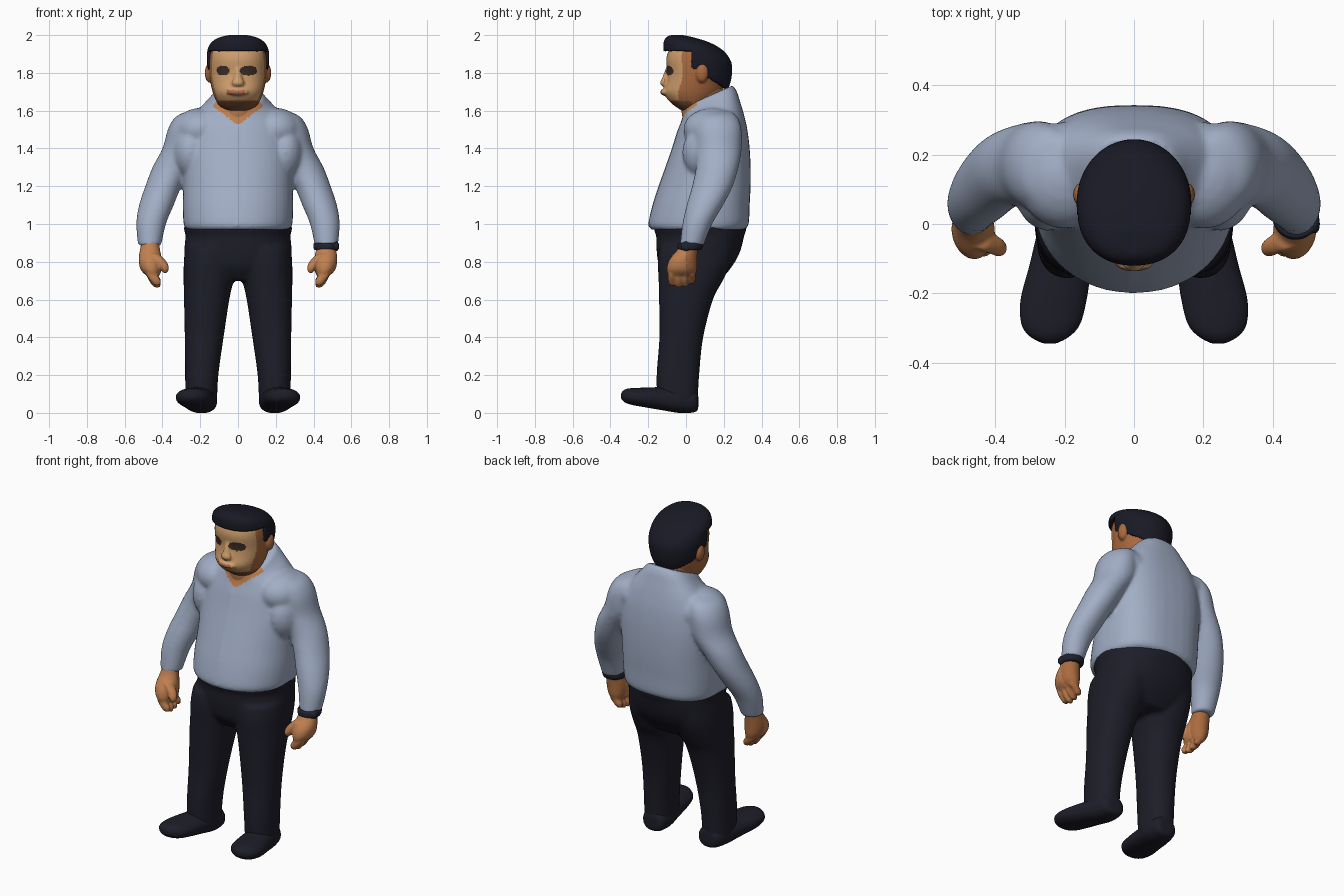
import bpy, bmesh, math

if "Cube" in bpy.data.objects:
    bpy.data.objects.remove(bpy.data.objects["Cube"])

def material(name, r, g, b):
    m = bpy.data.materials.new(name)
    m.diffuse_color = (r, g, b, 1)
    m.use_nodes = True
    m.node_tree.nodes["Principled BSDF"].inputs["Base Color"].default_value = m.diffuse_color
    return m

SHIRT = material("shirt_blue", 0.36, 0.425, 0.565)
NAVY = material("trouser_navy", 0.0125, 0.0125, 0.022)
HAIR = material("hair_black", 0.010, 0.010, 0.019)
SKIN = material("skin", 0.53, 0.215, 0.08)
RUDDY = material("skin_ruddy", 0.40, 0.145, 0.05)
FACE = material("face_light", 0.62, 0.34, 0.15)
STUBBLE = material("stubble_brown", 0.20, 0.08, 0.033)
EYE = material("eye_brown", 0.045, 0.025, 0.018)
LIP = material("lip_red", 0.42, 0.14, 0.07)
WATCH = material("watch_dark", 0.014, 0.016, 0.028)


def smooth_rings(rings, k=4):
    """Catmull-Rom interpolation between rings."""
    out = []
    for i in range(len(rings) - 1):
        p0, p1 = rings[max(i - 1, 0)], rings[i]
        p2, p3 = rings[i + 1], rings[min(i + 2, len(rings) - 1)]
        for j in range(k):
            t = j / k
            out.append([0.5 * (2 * b + (c - a) * t + (2 * a - 5 * b + 4 * c - d) * t * t
                               + (3 * b - a - 3 * c + d) * t ** 3)
                        for a, b, c, d in zip(p0, p1, p2, p3)])
    return out + [list(rings[-1])]


def loft(bm, rings, axis='z', front=2.0, back=2.0, seg=40):
    """Closed loft through rings (x, y, z, half width, half depth, tilt)."""
    rows = []
    for x, y, z, a, b, tilt in smooth_rings([tuple(r) + (0,) * (6 - len(r)) for r in rings]):
        row = []
        for i in range(seg):
            t = 2 * math.pi * i / seg
            c, s = math.cos(t), math.sin(t)
            n = back if s > 0 else front
            u = a * math.copysign(abs(c) ** (2 / n), c)
            v = b * math.copysign(abs(s) ** (2 / n), s)
            co = (x + u, y + v, z + tilt * v) if axis == 'z' else (x + u, y, z + v)
            row.append(bm.verts.new(co))
        rows.append(row)
    faces = [bm.faces.new(rows[0]), bm.faces.new(rows[-1][::-1])]
    for r, q in zip(rows, rows[1:]):
        for i in range(seg):
            j = (i + 1) % seg
            faces.append(bm.faces.new((r[i], q[i], q[j], r[j])))
    bmesh.ops.recalc_face_normals(bm, faces=faces)


def ball(bm, c, r):
    """Ellipsoid."""
    res = bmesh.ops.create_icosphere(bm, subdivisions=3, radius=1)
    for v in res['verts']:
        v.co = [c[i] + v.co[i] * r[i] for i in range(3)]


def blend(name, bm, mats, voxel=0.012, rounds=4, rule=None):
    """Fuse the overlapping lofts into one smooth skin and colour its faces by rule."""
    me = bpy.data.meshes.new(name)
    bm.to_mesh(me)
    bm.free()
    ob = bpy.data.objects.new(name, me)
    bpy.context.collection.objects.link(ob)
    rm = ob.modifiers.new("fuse", 'REMESH')
    rm.mode, rm.voxel_size = 'VOXEL', voxel
    sm = ob.modifiers.new("soften", 'SMOOTH')
    sm.factor, sm.iterations = 0.5, rounds
    dg = bpy.context.evaluated_depsgraph_get()
    new = bpy.data.meshes.new_from_object(ob.evaluated_get(dg))
    ob.modifiers.clear()
    ob.data = new
    new.name = name
    new.materials.clear()
    for m in mats:
        new.materials.append(m)
    for p in new.polygons:
        p.use_smooth = True
        p.material_index = rule(p.center, p.normal) if rule else 0
    return ob


def span(z, front, back, rx, tilt=0):
    """Ring given by its front and back y."""
    return (0, (front + back) / 2, z, rx, (back - front) / 2, tilt)


# shirt: torso, sleeves, shoulder fill and button placket
bm = bmesh.new()
loft(bm, [span(.97, -.185, .31, .275), span(1.0, -.2, .332, .288), span(1.1, -.177, .337, .292),
          span(1.2, -.144, .342, .29), span(1.3, -.109, .342, .292), span(1.4, -.074, .337, .29),
          span(1.5, -.042, .325, .275), span(1.57, -.022, .305, .24, .1), span(1.615, -.017, .285, .195, .25),
          span(1.648, -.017, .268, .155, .4), span(1.675, -.017, .247, .13, .45)], front=2.1, back=2.6)
for s in (1, -1):
    loft(bm, [(s * x, y, z, a, b) for x, y, z, a, b in [
        (.20, .16, 1.605, .03, .05), (.235, .16, 1.575, .085, .105), (.265, .165, 1.51, .103, .128),
        (.288, .17, 1.40, .112, .125), (.348, .165, 1.30, .105, .113), (.395, .14, 1.20, .096, .108),
        (.432, .10, 1.10, .092, .097), (.46, .06, 1.0, .079, .079), (.468, .03, .885, .061, .063)]])
    ball(bm, (s * .2, .14, 1.5), (.14, .155, .115))
    ball(bm, (s * .25, .12, 1.38), (.1, .14, .15))
loft(bm, [(-.012, y, z, .016, .02) for y, z in
          [(-.182, .99), (-.159, 1.1), (-.128, 1.2), (-.092, 1.3), (-.057, 1.4), (-.027, 1.5)]], seg=12)
blend("shirt", bm, [SHIRT, SKIN], .01, 10,
      lambda c, n: int(c.y < .06 and c.z > 1.53 and abs(c.x) < (c.z - 1.525) * 1.35))

# trousers: waistband, hips and legs
bm = bmesh.new()
loft(bm, [span(.955, -.165, .315, .283), span(.975, -.17, .322, .288), span(1.0, -.165, .32, .285)])
loft(bm, [span(1.0, -.16, .31, .278), span(.95, -.158, .31, .276), span(.85, -.155, .285, .284),
          span(.77, -.14, .24, .26), span(.7, -.09, .18, .16)], back=2.3)
for s in (1, -1):
    loft(bm, [(s * x, y, z, a, b) for x, y, z, a, b in [
        (.14, .06, .88, .14, .2), (.15, .045, .8, .137, .195), (.156, .025, .7, .132, .17),
        (.166, 0, .6, .12, .143), (.179, -.025, .4, .103, .116), (.192, -.043, .2, .088, .113),
        (.195, -.045, .05, .084, .107)]], front=2.2, back=2.2)
blend("trousers", bm, [NAVY], .012, 6)

# shoes, pointing slightly outward
for s, side in ((1, "left"), (-1, "right")):
    bm = bmesh.new()
    loft(bm, [(s * x, y, z, a, b) for x, y, z, a, b in [
        (.185, .065, .06, .03, .035), (.187, .05, .064, .068, .06), (.195, -.03, .067, .085, .068),
        (.212, -.12, .075, .09, .062), (.232, -.22, .082, .096, .052), (.24, -.29, .087, .085, .044),
        (.243, -.325, .09, .057, .034), (.243, -.345, .09, .02, .014)]], axis='y', front=2.4)
    blend(side + "_shoe", bm, [NAVY], .009, 2)

    # hand: palm, four fingers, thumb
    bm = bmesh.new()
    loft(bm, [(s * x, y, z, a, b) for x, y, z, a, b in [
        (.462, .025, .93, .042, .045), (.466, .01, .87, .052, .052), (.464, -.015, .81, .062, .074),
        (.46, -.022, .76, .056, .08), (.452, -.022, .73, .038, .072)]])
    for i in range(4):
        y, drop = -.075 + i * .035, (.01, 0, .004, .018)[i]
        loft(bm, [(s * .465, y, .78, .028, .02), (s * .455, y, .73, .03, .021),
                  (s * .437, y, .69 + drop, .029, .02), (s * .428, y, .665 + drop, .016, .012)], seg=16)
    loft(bm, [(s * .44, -.045, .84, .025, .03), (s * .405, -.06, .80, .028, .028),
              (s * .388, -.07, .765, .023, .024), (s * .385, -.07, .74, .01, .012)], seg=16)
    blend(side + "_hand", bm, [SKIN, RUDDY], .007, 4, lambda c, n: int(c.y > .0))

# wristwatch on one wrist
bm = bmesh.new()
loft(bm, [(.466, .02, .862, .062, .062), (.466, .022, .88, .068, .068), (.467, .025, .9, .066, .066)])
ball(bm, (.522, .0, .882), (.014, .028, .026))
blend("watch", bm, [WATCH], .006, 2)

# neck
bm = bmesh.new()
loft(bm, [span(1.5, .0, .2, .10), span(1.6, -.025, .2, .105), span(1.72, -.02, .2, .11)])
blend("neck", bm, [SKIN, RUDDY], .009, 2, lambda c, n: int(c.y > .03))


# head: skull, nose, lips, ears, with painted face regions
def face_rule(c, n):
    for ex, w in ((-.08, .034), (.055, .046)):
        if c.y < 0 and ((c.x - ex) / w) ** 2 + ((c.z - 1.812) / .027) ** 2 < 1:
            return 3
    if c.y < -.08 and abs(c.x + .01) < .05 and abs(c.z - 1.697) < .011:
        return 4
    if c.z < 1.65 and c.y < .03:
        return 2
    return 1 if c.y < .0 and n.y < -.4 and c.z > 1.655 else 0


bm = bmesh.new()
loft(bm, [span(1.595, -.015, .1, .06), span(1.625, -.06, .13, .098), span(1.66, -.098, .16, .12),
          span(1.70, -.118, .19, .135), span(1.75, -.105, .2, .146), span(1.80, -.098, .21, .152),
          span(1.87, -.105, .2, .151), span(1.92, -.09, .17, .14), span(1.96, -.06, .08, .1)],
     front=2.2)
loft(bm, [(0, -.085, 1.83, .015, .02), (0, -.098, 1.78, .022, .026), (0, -.108, 1.745, .035, .03),
          (0, -.1, 1.725, .025, .02)], seg=16)
ball(bm, (0, -.112, 1.698), (.058, .025, .018))
for s in (1, -1):
    ball(bm, (s * .152, .085, 1.80), (.024, .034, .052))
blend("head", bm, [RUDDY, FACE, STUBBLE, EYE, LIP], .007, 4, face_rule)

# hair: cap trimmed along the hairline and thickened inward
bm = bmesh.new()
loft(bm, [span(1.66, -.06, .19, .1), span(1.72, -.08, .225, .132), span(1.78, -.085, .242, .152),
          span(1.85, -.1, .242, .164), span(1.9, -.116, .215, .165), span(1.935, -.12, .175, .158),
          span(1.965, -.118, .115, .138), span(1.988, -.105, .04, .1), span(2.0, -.085, -.015, .05)],
     front=2.2)
hair = blend("hair", bm, [HAIR], .008, 3)
bm = bmesh.new()
bm.from_mesh(hair.data)


def below_hairline(c):
    return c.z < (1.915 if c.y < .03 else 1.83 - (c.y - .03) * .62)


bmesh.ops.delete(bm, geom=[f for f in bm.faces if below_hairline(f.calc_center_median())],
                 context='FACES')
bm.to_mesh(hair.data)
bm.free()
sol = hair.modifiers.new("thickness", 'SOLIDIFY')
sol.thickness, sol.offset = 0.022, -1
